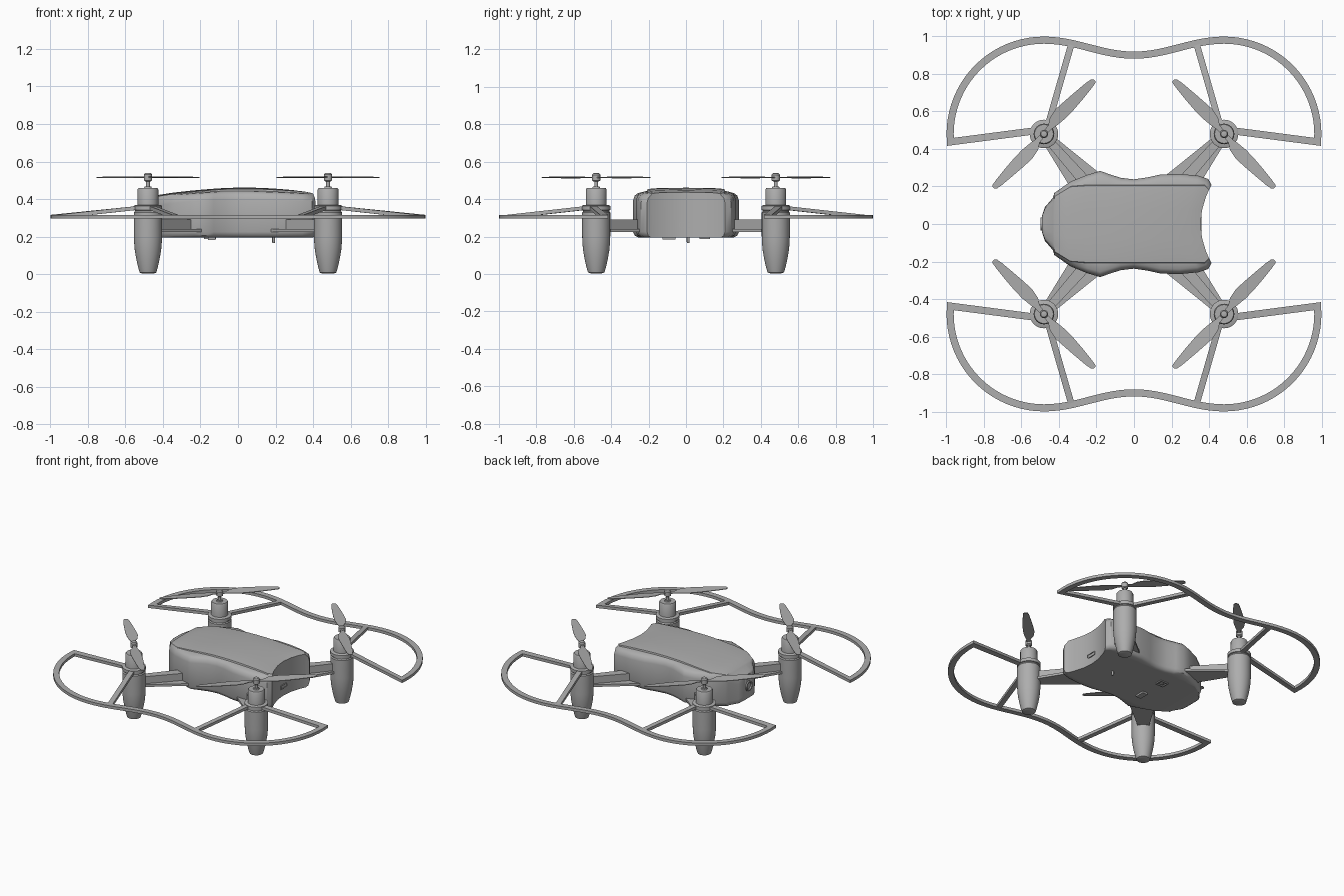
import bpy, bmesh, math
from mathutils import Vector

if "Cube" in bpy.data.objects:
    bpy.data.objects.remove(bpy.data.objects["Cube"])

grey = bpy.data.materials.new("plain grey")
grey.diffuse_color = (0.42, 0.42, 0.42, 1)
grey.use_nodes = True
grey.node_tree.nodes["Principled BSDF"].inputs["Base Color"].default_value = grey.diffuse_color


def make(name, verts, faces, angle=35):
    me = bpy.data.meshes.new(name)
    me.from_pydata(verts, [], faces)
    bm = bmesh.new()
    bm.from_mesh(me)
    bmesh.ops.recalc_face_normals(bm, faces=bm.faces)
    bm.to_mesh(me)
    bm.free()
    me.materials.append(grey)
    ob = bpy.data.objects.new(name, me)
    bpy.context.collection.objects.link(ob)
    bpy.ops.object.select_all(action='DESELECT')
    ob.select_set(True)
    bpy.context.view_layer.objects.active = ob
    bpy.ops.object.shade_smooth_by_angle(angle=math.radians(angle))
    return ob


def lathe(name, profile, cx, cy, n=32):
    """Revolve (radius, z) points about a vertical axis."""
    verts, faces = [], []
    for r, z in profile:
        for i in range(n):
            a = 2 * math.pi * i / n
            verts.append((cx + r * math.cos(a), cy + r * math.sin(a), z))
    for k in range(len(profile) - 1):
        for i in range(n):
            j = (i + 1) % n
            faces.append((k * n + i, k * n + j, (k + 1) * n + j, (k + 1) * n + i))
    faces.append(tuple(range(n)))
    faces.append(tuple(range((len(profile) - 1) * n, len(profile) * n)))
    return make(name, verts, faces)


def sweep(name, path, widths, height):
    """Sweep a rectangle along a path, mitred in plan."""
    pts = [Vector(p) for p in path]
    verts, faces = [], []
    for i, p in enumerate(pts):
        a = (p - pts[i - 1]).xy.normalized() if i else None
        b = (pts[i + 1] - p).xy.normalized() if i < len(pts) - 1 else None
        a, b = a or b, b or a
        na, nb = Vector((-a.y, a.x)), Vector((-b.y, b.x))
        m = (na + nb).normalized()
        w = widths[i] if isinstance(widths, (list, tuple)) else widths
        m *= w / 2 / max(0.45, m.dot(na))
        for s, t in ((1, -1), (1, 1), (-1, 1), (-1, -1)):
            verts.append((p.x + s * m.x, p.y + s * m.y, p.z + t * height / 2))
    for i in range(len(pts) - 1):
        for k in range(4):
            l = (k + 1) % 4
            faces.append((i * 4 + k, i * 4 + l, i * 4 + 4 + l, i * 4 + 4 + k))
    e = 4 * (len(pts) - 1)
    faces += [(0, 1, 2, 3), (e, e + 1, e + 2, e + 3)]
    return make(name, verts, faces)


def box(name, c, s):
    return sweep(name, [(c[0] - s[0] / 2, c[1], c[2]), (c[0] + s[0] / 2, c[1], c[2])], s[1], s[2])


# Body shell: lofted stations (x, half width, canopy top, shoulder, bottom)
stations = [
    (-0.49, 0.045, 0.385, 0.375, 0.215), (-0.475, 0.09, 0.395, 0.385, 0.205),
    (-0.432, 0.14, 0.415, 0.405, 0.197), (-0.425, 0.165, 0.422, 0.41, 0.195),
    (-0.34, 0.225, 0.435, 0.424, 0.195), (-0.25, 0.262, 0.445, 0.432, 0.195),
    (-0.18, 0.283, 0.451, 0.437, 0.195), (-0.13, 0.265, 0.455, 0.44, 0.195),
    (-0.07, 0.246, 0.459, 0.443, 0.195), (0.0, 0.238, 0.461, 0.444, 0.195),
    (0.07, 0.248, 0.461, 0.444, 0.195), (0.14, 0.264, 0.459, 0.442, 0.195),
    (0.22, 0.267, 0.454, 0.438, 0.195), (0.29, 0.257, 0.448, 0.433, 0.195),
    (0.33, 0.24, 0.442, 0.428, 0.195), (0.355, 0.208, 0.437, 0.425, 0.195)]
verts, faces = [], []
for x, w, top, sh, bot in stations:
    c, e = min(0.205, w * 0.88), min(0.03, w * 0.1)
    half = [(0, top, bot), (c * 0.4, top - 0.001, bot), (c * 0.8, top - 0.003, bot),
            (c, top - 0.007, bot), (c + 0.003, sh, bot), (w - e, sh - 0.004, bot),
            (w - 0.3 * e, sh - 0.018, bot + 0.01), (w, sh - 0.045, bot + 0.03)]
    row = [(-y, t, b) for y, t, b in half[:0:-1]] + half
    bend = max(0, (x - 0.12) / 0.235) ** 1.5          # hollow tail
    verts += [(x + 1.35 * bend * y * y, y, t) for y, t, b in row]
    verts += [(x + 1.35 * bend * y * y, y, b) for y, t, b in row[::-1]]
n = len(verts) // len(stations)
for k in range(len(stations) - 1):
    for i in range(n):
        j = (i + 1) % n
        faces.append((k * n + i, k * n + j, k * n + n + j, k * n + n + i))
for o in (0, n * (len(stations) - 1)):
    for i in range(n // 2 - 1):
        faces.append((o + i, o + i + 1, o + n - 2 - i, o + n - 1 - i))
make("body", verts, faces, 40)

# Camera on the nose
lens = lathe("camera_lens", [(0.034, 0), (0.034, 0.014), (0.026, 0.014), (0.022, 0.006), (0.001, 0.009)], 0, 0, 24)
lens.rotation_euler = (0, -math.pi / 2, 0)
lens.location = (-0.485, 0, 0.3)

# Tail port frame, belly sensors and antenna pin
for s in (-1, 1):
    box("port_rim", (0.357, 0, 0.262 + s * 0.012), (0.008, 0.07, 0.004))
    box("port_side", (0.358, s * 0.033, 0.262), (0.008, 0.004, 0.024))
    box("sensor_rim", (-0.15, 0.1 + s * 0.024, 0.193), (0.06, 0.008, 0.01))
    box("sensor_side", (-0.15 + s * 0.028, 0.1, 0.193), (0.008, 0.05, 0.01))
lathe("sensor_eye", [(0.012, 0.188), (0.012, 0.197)], -0.15, 0.1, 16)
box("belly_sensor", (-0.14, -0.09, 0.191), (0.04, 0.07, 0.016))
lathe("antenna_pin", [(0.006, 0.166), (0.008, 0.17), (0.008, 0.2)], 0.19, 0.012, 12)

# Blade outline: distance from hub, leading and trailing offsets
blade = [(0.015, 0.012, -0.012), (0.05, 0.014, -0.014), (0.085, 0.034, -0.022), (0.14, 0.042, -0.03),
         (0.2, 0.036, -0.032), (0.28, 0.026, -0.03), (0.35, 0.016, -0.026), (0.385, 0.008, -0.022),
         (0.393, -0.004, -0.014)]

for sx in (-1, 1):
    for sy in (-1, 1):
        mx, my = sx * 0.48, sy * 0.48
        # Motor pod, guard clip, motor, shaft and hub
        lathe("motor_pod", [(0.03, 0.003), (0.044, 0.008), (0.052, 0.035), (0.062, 0.08), (0.07, 0.125),
                            (0.074, 0.17), (0.075, 0.2), (0.075, 0.328), (0.07, 0.335), (0.07, 0.342)], mx, my)
        lathe("guard_clip", [(0.066, 0.338), (0.076, 0.342), (0.076, 0.364), (0.068, 0.368)], mx, my)
        lathe("motor", [(0.055, 0.36), (0.055, 0.452), (0.05, 0.46), (0.02, 0.46), (0.018, 0.468)], mx, my)
        lathe("shaft", [(0.01, 0.46), (0.01, 0.505)], mx, my, 16)
        lathe("hub", [(0.014, 0.494), (0.022, 0.5), (0.022, 0.53), (0.016, 0.538), (0.006, 0.54)], mx, my, 20)

        # Propeller: two pitched blades, thin closed plates
        ang = math.radians(132)
        for turn in (0, math.pi):
            ca, sa = math.cos(ang + turn), math.sin(ang + turn)
            v, f = [], []
            for r, lead, trail in blade:
                for d, dz in ((lead, 0.002), (trail, 0.002), (trail, -0.002), (lead, -0.002)):
                    v.append((mx + sx * (r * ca + d * sa), my + sy * (r * sa - d * ca),
                              0.516 + dz + d * 0.08))
            m = len(blade)
            for i in range(m - 1):
                for k in range(4):
                    l = (k + 1) % 4
                    f.append((i * 4 + k, i * 4 + l, i * 4 + 4 + l, i * 4 + 4 + k))
            f += [(0, 1, 2, 3), tuple(range(4 * m - 4, 4 * m))]
            make("propeller_blade", v, f, 40)

        # Arm: raised web over a flange that widens toward the body
        a, b = (sx * 0.44, sy * 0.43), (sx * 0.22, sy * 0.18)
        sweep("arm_web", [(*a, 0.262), (*b, 0.262)], [0.045, 0.065], 0.056)
        sweep("arm_flange", [(*a, 0.232), (*b, 0.232)], [0.075, 0.19], 0.016)

        # Inner guard spoke
        sweep("guard_spoke", [(sx * 0.455, sy * 0.54, 0.352), (sx * 0.335, sy * 0.955, 0.306)], 0.034, 0.02)

# Guard loops: spoke, arc, wave, arc, spoke in one sweep
left = [(-0.54, 0.495, 0.352), (-0.978, 0.438, 0.306)]
left += [(-0.48 + 0.5 * math.cos(t), 0.48 + 0.5 * math.sin(t), 0.306)
         for t in [math.pi * (1 - i / 40) for i in range(21)]]
left += [(x, 0.9 + 0.04 * (1 - math.cos(math.pi * x / 0.48)), 0.306)
         for x in [-0.48 + 0.04 * i for i in range(1, 13)]]
path = left + [(-x, y, z) for x, y, z in left[-2::-1]]
for s in (-1, 1):
    sweep("propeller_guard", [(x, s * y, z) for x, y, z in path], 0.038, 0.02)
